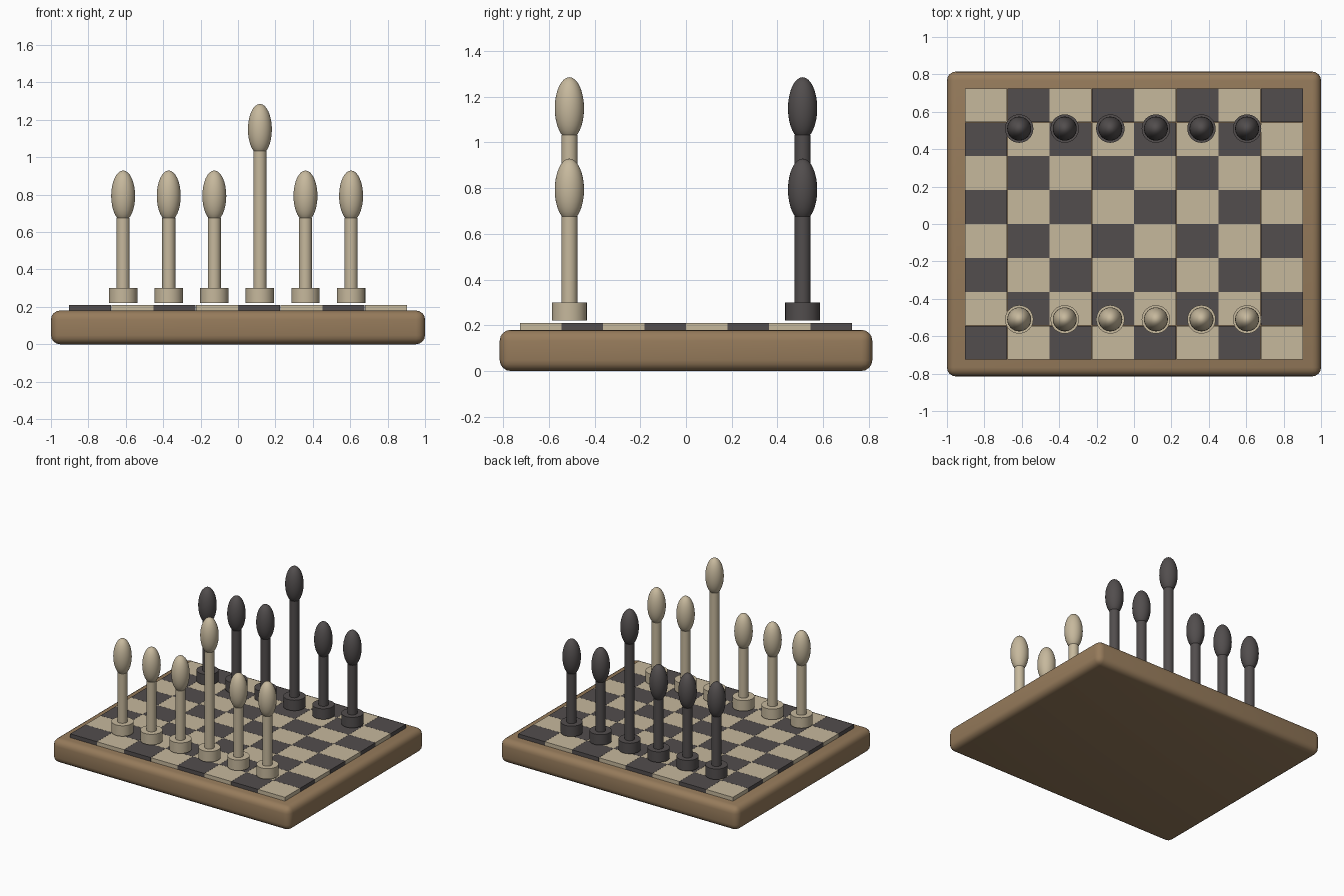
import bpy, bmesh
from mathutils import Matrix

if "Cube" in bpy.data.objects:
    bpy.data.objects.remove(bpy.data.objects["Cube"])


def material(name, rgb):
    m = bpy.data.materials.new(name)
    m.diffuse_color = (*rgb, 1.0)
    m.use_nodes = True
    m.node_tree.nodes["Principled BSDF"].inputs["Base Color"].default_value = m.diffuse_color
    return m


WOOD = material("brown wood", (0.305, 0.198, 0.105))
LIGHT = material("cream", (0.565, 0.480, 0.335))
DARK = material("charcoal", (0.084, 0.075, 0.075))


def make_object(name, bm, mat, smooth_angle=None):
    mesh = bpy.data.meshes.new(name)
    bm.to_mesh(mesh)
    bm.free()
    mesh.materials.append(mat)
    ob = bpy.data.objects.new(name, mesh)
    bpy.context.collection.objects.link(ob)
    if smooth_angle is not None:
        bpy.ops.object.select_all(action='DESELECT')
        ob.select_set(True)
        bpy.context.view_layer.objects.active = ob
        bpy.ops.object.shade_smooth_by_angle(angle=smooth_angle)
    return ob


def add_box(bm, center, size):
    bmesh.ops.create_cube(bm, size=1.0, matrix=Matrix.Translation(center)
                          @ Matrix.Diagonal((*size, 1.0)))


def add_cylinder(bm, x, y, z0, z1, radius):
    bmesh.ops.create_cone(bm, cap_ends=True, segments=32, radius1=radius,
                          radius2=radius, depth=z1 - z0,
                          matrix=Matrix.Translation((x, y, (z0 + z1) / 2)))


# Wooden board with rounded edges
bm = bmesh.new()
add_box(bm, (0, 0, 0.09), (2.0, 1.63, 0.18))
bmesh.ops.bevel(bm, geom=bm.edges[:], offset=0.048, segments=4,
                profile=0.5, affect='EDGES')
make_object("board", bm, WOOD, 0.8)

# Checkered squares, one object per colour
TILE_X, TILE_Y = 0.2258, 0.1815
for parity, name, mat in ((0, "dark_squares", DARK), (1, "light_squares", LIGHT)):
    bm = bmesh.new()
    for i in range(8):
        for j in range(8):
            if (i + j) % 2 == parity:
                add_box(bm, ((i - 3.5) * TILE_X, (j - 3.5) * TILE_Y, 0.194),
                        (TILE_X - 0.001, TILE_Y - 0.001, 0.030))
    make_object(name, bm, mat)

# Playing pieces: base disc, stem and egg-shaped head; the fourth is taller
for side, y, mat in (("light", -0.51, LIGHT), ("dark", 0.51, DARK)):
    for k in range(6):
        x = -0.614 + k * 0.2437
        stem_top = 1.032 if k == 3 else 0.676
        bm = bmesh.new()
        add_cylinder(bm, x, y, 0.22, 0.30, 0.076)
        add_cylinder(bm, x, y, 0.30, stem_top, 0.035)
        bmesh.ops.create_uvsphere(
            bm, u_segments=32, v_segments=16, radius=1.0,
            matrix=Matrix.Translation((x, y, stem_top + 0.117))
            @ Matrix.Diagonal((0.064, 0.064, 0.136, 1.0)))
        make_object(f"{side}_piece_{k + 1}", bm, mat, 0.8)
